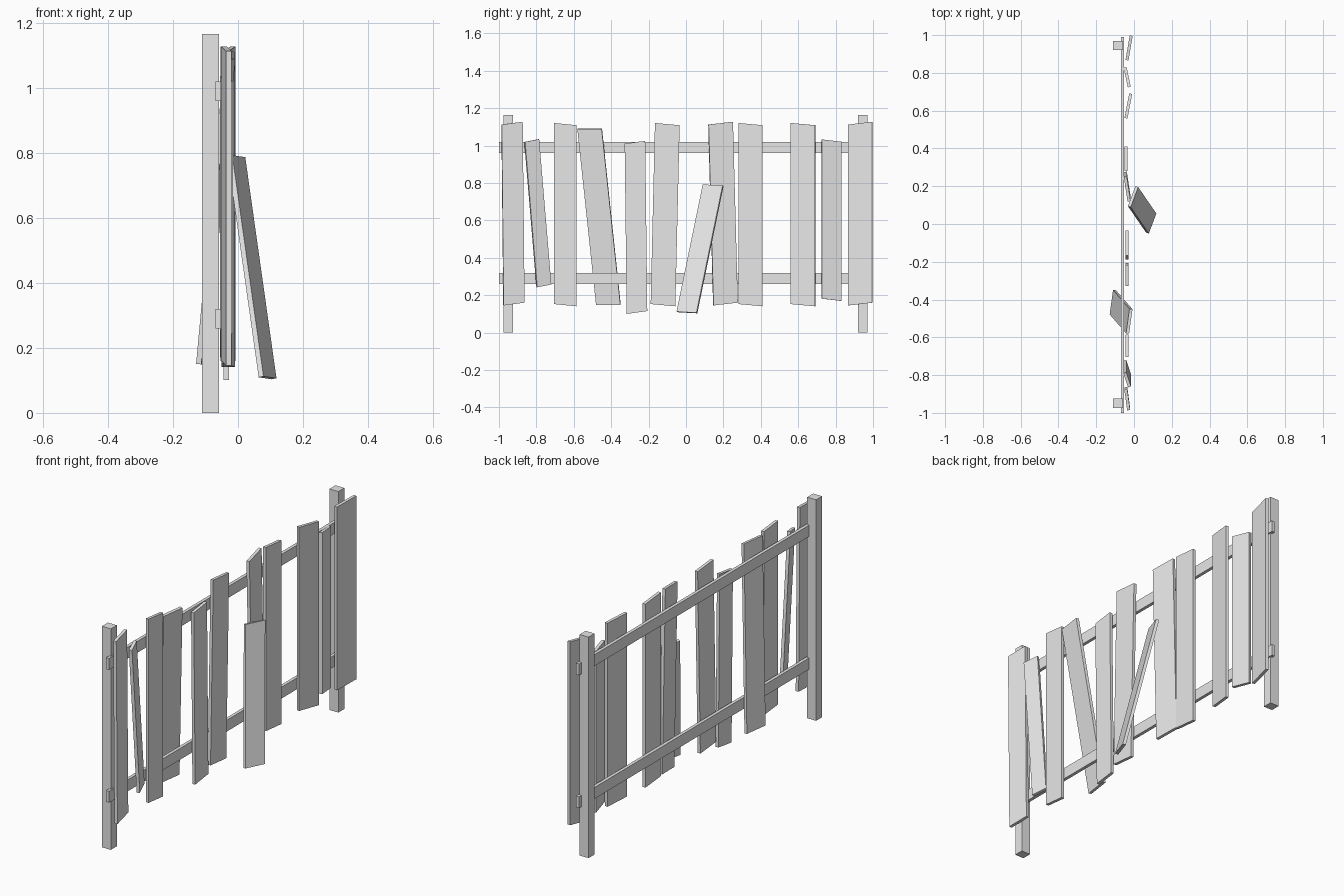
import bpy
from mathutils import Vector

cube = bpy.data.objects.get("Cube")
if cube:
    bpy.data.objects.remove(cube, do_unlink=True)

# Single weathered grey material
grey = bpy.data.materials.new("plain_grey")
grey.use_nodes = True
colour = (0.8, 0.8, 0.8, 1)
grey.diffuse_color = colour
grey.node_tree.nodes["Principled BSDF"].inputs["Base Color"].default_value = colour


def slab(name, quad, thickness):
    """Flat board: a four-cornered outline thickened about its middle plane."""
    normal = (quad[1] - quad[0]).cross(quad[3] - quad[0]).normalized()
    offset = normal * thickness / 2
    verts = [p - offset for p in quad] + [p + offset for p in quad]
    faces = [(3, 2, 1, 0), (4, 5, 6, 7)]
    for i in range(4):
        j = (i + 1) % 4
        faces.append((i, j, j + 4, i + 4))
    mesh = bpy.data.meshes.new(name)
    mesh.from_pydata(verts, [], faces)
    mesh.materials.append(grey)
    obj = bpy.data.objects.new(name, mesh)
    bpy.context.collection.objects.link(obj)
    return obj


def beam(name, x, thickness, y0, y1, z0, z1):
    """Upright rectangular timber centred on x."""
    corners = ((y0, z0), (y1, z0), (y1, z1), (y0, z1))
    slab(name, [Vector((x, y, z)) for y, z in corners], thickness)


def plank(name, bottom, top, width, low=0.147, high=1.115, rise=0.0,
          turn=0.0, x_bottom=-0.036, x_top=-0.036):
    """Picket with slanted cuts (rise), a twist (turn) and a lean."""
    def corner(side, y, z, x):
        return Vector((x + side * turn / 2, y + side * width / 2, z + side * rise / 2))
    slab(name, [corner(-1, bottom, low, x_bottom), corner(1, bottom, low, x_bottom),
                corner(1, top, high, x_top), corner(-1, top, high, x_top)], 0.016)


# Posts
for side, y in (("right", -0.95), ("left", 0.945)):
    beam("post_" + side, -0.085, 0.052, y - 0.025, y + 0.025, 0, 1.165)

# Rails
for level, z in (("lower", 0.29), ("upper", 0.99)):
    beam("rail_" + level, -0.061, 0.017, -1.0, 0.99, z - 0.03, z + 0.03)

# Pickets along the fence
UP, DOWN = 0.015, -0.012
plank("picket_end_right", -0.92, -0.93, 0.112, 0.153, 1.12, UP, turn=-0.015)
plank("picket_narrow", -0.76, -0.825, 0.075, 0.25, 1.027, UP, turn=-0.025)
plank("picket_a", -0.645, -0.645, 0.12, rise=DOWN)
plank("picket_slipped", -0.415, -0.515, 0.13, 0.15, 1.09, turn=0.018,
      x_bottom=-0.112, x_top=-0.025)
plank("picket_low", -0.262, -0.273, 0.11, 0.108, 1.018, UP)
plank("picket_b", -0.123, -0.1, 0.132, rise=DOWN)
plank("picket_c", 0.211, 0.185, 0.13, 0.153, 1.12, UP, turn=-0.02)
plank("picket_d", 0.345, 0.345, 0.13, rise=DOWN, x_bottom=-0.042, x_top=-0.042)
plank("picket_e", 0.625, 0.625, 0.13, rise=DOWN, turn=0.025, x_bottom=-0.03, x_top=-0.03)
plank("picket_short", 0.777, 0.777, 0.104, 0.176, 1.027, DOWN, turn=-0.022)
plank("picket_end_left", 0.932, 0.932, 0.13, 0.153, 1.12, UP, turn=0.022,
      x_bottom=-0.026, x_top=-0.026)

# Loose board leaning against the fence
plank("leaning_board", 0.005, 0.145, 0.106, 0.108, 0.788, -0.006, turn=0.04,
      x_bottom=0.091, x_top=-0.005)
